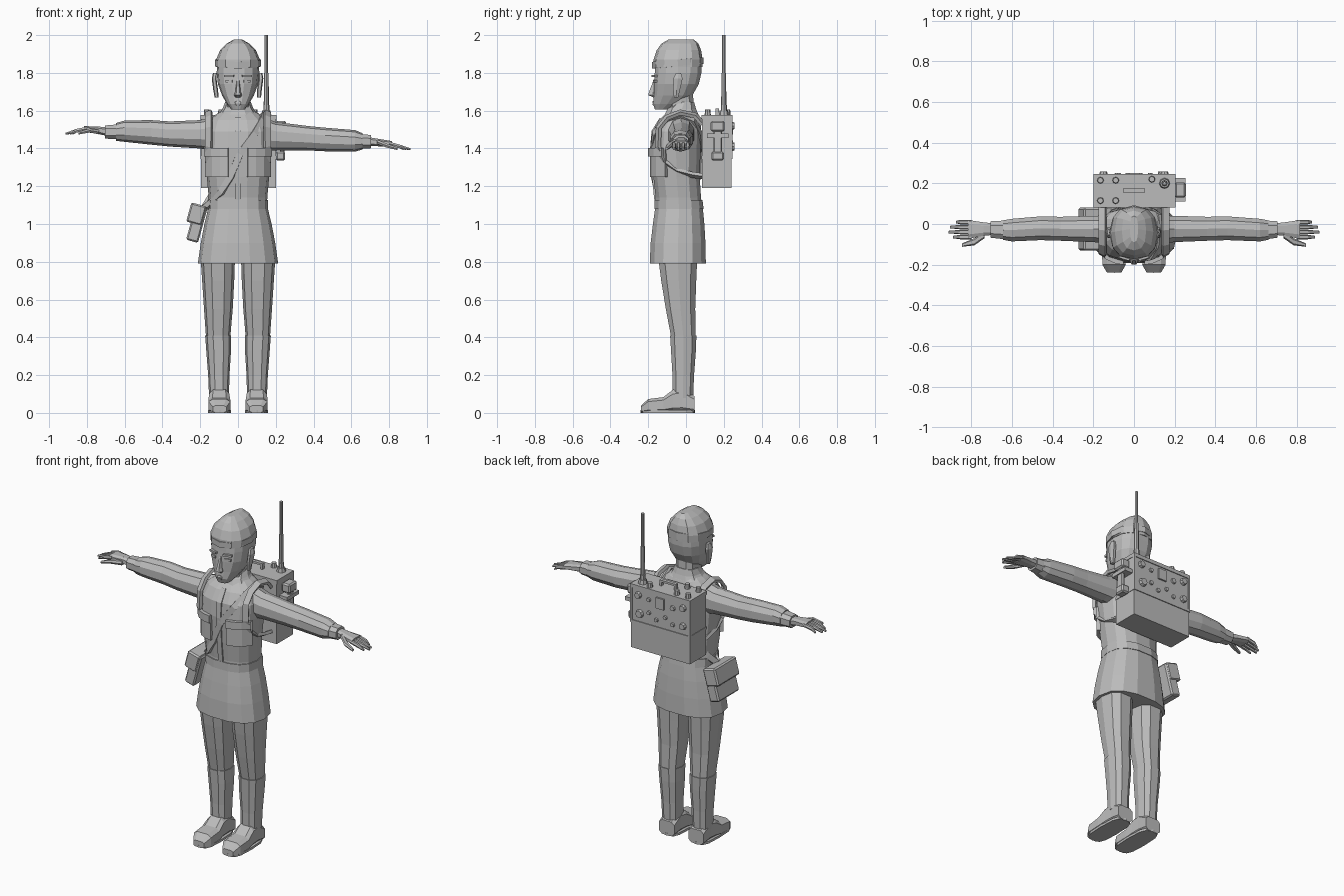
import bpy, bmesh, math
from mathutils import Vector, Matrix

grey = bpy.data.materials.new("grey")
grey.diffuse_color = (0.5, 0.5, 0.5, 1)


def finish(name, bm):
    bmesh.ops.recalc_face_normals(bm, faces=bm.faces)
    me = bpy.data.meshes.new(name)
    bm.to_mesh(me)
    bm.free()
    me.materials.append(grey)
    ob = bpy.data.objects.new(name, me)
    bpy.context.collection.objects.link(ob)
    return ob


def loft(name, axis, rings, n=12, e=0.8, turn=0.0):
    """Skin of rounded rings; each ring is (position, a0, a1, b0, b1)."""
    bm = bmesh.new()
    loops = []
    for s, a0, a1, b0, b1 in rings:
        loop = []
        for i in range(n):
            t = 2 * math.pi * (i + turn) / n
            c, d = math.cos(t), math.sin(t)
            a = (a0 + a1) / 2 + (a1 - a0) / 2 * math.copysign(abs(c) ** e, c)
            b = (b0 + b1) / 2 + (b1 - b0) / 2 * math.copysign(abs(d) ** e, d)
            loop.append(bm.verts.new([(s, a, b), (a, s, b), (a, b, s)][axis]))
        loops.append(loop)
    for p, q in zip(loops, loops[1:]):
        for i in range(n):
            j = (i + 1) % n
            bm.faces.new((p[i], p[j], q[j], q[i]))
    bm.faces.new(loops[0])
    bm.faces.new(loops[-1])
    return finish(name, bm)


def box(name, lo, hi, rot=None, bevel=0.0):
    bm = bmesh.new()
    lo, hi = Vector(lo), Vector(hi)
    bmesh.ops.create_cube(bm, size=1)
    bmesh.ops.scale(bm, vec=hi - lo, verts=bm.verts)
    if bevel:
        bmesh.ops.bevel(bm, geom=bm.edges[:], offset=bevel, segments=1, affect='EDGES')
    if rot:
        bmesh.ops.rotate(bm, matrix=rot, verts=bm.verts)
    bmesh.ops.translate(bm, vec=(lo + hi) / 2, verts=bm.verts)
    return finish(name, bm)


def rod(name, p, q, r0, r1=None, n=8):
    p, q = Vector(p), Vector(q)
    bm = bmesh.new()
    bmesh.ops.create_cone(bm, cap_ends=True, segments=n, radius1=r0,
                          radius2=r0 if r1 is None else r1, depth=(q - p).length)
    m = Matrix.Translation((p + q) / 2) @ (q - p).to_track_quat('Z', 'Y').to_matrix().to_4x4()
    bmesh.ops.transform(bm, matrix=m, verts=bm.verts)
    return finish(name, bm)


def ribbon(name, pts, width, thick, centre, closed=False):
    """Flat band through the points, facing away from centre(point)."""
    bm = bmesh.new()
    pts = [Vector(p) for p in pts]
    k = len(pts)
    loops = []
    for i, p in enumerate(pts):
        a = pts[(i - 1) % k] if closed else pts[max(i - 1, 0)]
        b = pts[(i + 1) % k] if closed else pts[min(i + 1, k - 1)]
        t = (b - a).normalized()
        nrm = p - Vector(centre(p))
        nrm = (nrm - t * nrm.dot(t)).normalized()
        side = t.cross(nrm) * width / 2
        loops.append([bm.verts.new(v) for v in (p - side - nrm * .01, p + side - nrm * .01,
                                                p + side + nrm * thick, p - side + nrm * thick)])
    for i in range(k if closed else k - 1):
        p, q = loops[i], loops[(i + 1) % k]
        for j in range(4):
            bm.faces.new((p[j], p[(j + 1) % 4], q[(j + 1) % 4], q[j]))
    if not closed:
        bm.faces.new(loops[0])
        bm.faces.new(loops[-1])
    return finish(name, bm)


def sym(z, r, y0, y1):
    return (z, -r, r, y0, y1)


def surf(rings, x, z, side=-1, e=0.8):
    """y of a lofted skin at x, z (side -1 front, 1 back)."""
    rs = sorted(rings)
    z = min(max(z, rs[0][0]), rs[-1][0])
    for a, b in zip(rs, rs[1:]):
        if z <= b[0]:
            f = (z - a[0]) / (b[0] - a[0])
            _, _, r, y0, y1 = [u + (v - u) * f for u, v in zip(a, b)]
            break
    k = max(0, 1 - min(1, abs(x) / r) ** (2 / e)) ** (e / 2)
    return (y0 + y1) / 2 + side * (y1 - y0) / 2 * k


# jacket, belt and skirt
torso = [sym(1.08, .154, -.165, .09), sym(1.14, .155, -.163, .082), sym(1.25, .165, -.175, .075),
         sym(1.40, .18, -.185, .08), sym(1.49, .178, -.178, .082), sym(1.55, .155, -.145, .08),
         sym(1.585, .11, -.11, .065), sym(1.61, .07, -.085, .045)]
skirt = [sym(.79, .213, -.195, .108), sym(.90, .197, -.19, .106), sym(1.0, .178, -.178, .1),
         sym(1.09, .156, -.165, .091)]
loft("jacket", 2, torso, 14)
loft("skirt", 2, skirt, 14)
loft("belt", 2, [sym(1.08, .160, -.170, .096), sym(1.128, .160, -.169, .09)], 14)
loft("collar", 2, [sym(1.565, .115, -.125, .075), sym(1.61, .082, -.10, .056), sym(1.645, .068, -.06, .045)], 10)
loft("neck", 2, [sym(1.55, .066, -.09, .045), sym(1.70, .066, -.10, .04)], 10)
for s in (-1, 1):
    for part, z, h, t in (("pocket", 1.325, .15, .012), ("pocket_flap", 1.38, .045, .02)):
        pts = [(s * x, surf(torso, x, z), z) for x in (.05, .09, .13, .165)]
        ribbon(part, pts, h, t, lambda p: (0, -.05, p.z))
ribbon("front_placket", [(0, surf(torso, 0, z), z) for z in (1.13, 1.25, 1.4, 1.49, 1.56)],
       .03, .005, lambda p: (0, 0, p.z))

# head, cap and face
head = [sym(1.605, .035, -.165, -.09), sym(1.635, .058, -.176, -.02), sym(1.68, .084, -.172, .035),
        sym(1.74, .106, -.172, .07), sym(1.80, .113, -.168, .084), sym(1.86, .11, -.165, .084)]
loft("head", 2, head, 14)
loft("cap", 2, [sym(1.83, .116, -.174, .088), sym(1.87, .116, -.172, .088), sym(1.92, .095, -.155, .08),
                sym(1.955, .06, -.13, .066), sym(1.978, .02, -.09, .04)], 12)
ribbon("cap_fold", [(.119 * math.cos(t), -.043 + .133 * math.sin(t), 1.853 + .012 * math.sin(t))
                    for t in [i * math.pi / 6 for i in range(12)]],
       .035, .003, lambda p: (0, -.043, p.z), True)
loft("nose", 2, [sym(1.67, .016, -.175, -.15), sym(1.683, .021, -.203, -.15),
                 sym(1.70, .014, -.198, -.15), sym(1.765, .008, -.172, -.15)], 6)
loft("upper_lip", 2, [sym(1.642, .026, -.182, -.15), sym(1.652, .012, -.178, -.15)], 6)
loft("lower_lip", 2, [sym(1.628, .014, -.177, -.15), sym(1.638, .024, -.180, -.15)], 6)
for s in (-1, 1):
    y = surf(head, .045, 1.755)
    box("eye", (s * .045 - .018, y - .004, 1.748), (s * .045 + .018, y + .02, 1.762),
        Matrix.Rotation(s * .3, 3, 'Z'))
    box("brow", (s * .045 - .026, y - .009, 1.777), (s * .045 + .026, y + .02, 1.789),
        Matrix.Rotation(s * .3, 3, 'Z'))
    loft("ear", 2, [(1.67, s * .112 - .012, s * .112 + .01, -.065, -.04),
                    (1.71, s * .116 - .015, s * .116 + .01, -.07, -.03),
                    (1.77, s * .124 - .015, s * .124 + .01, -.07, -.015),
                    (1.80, s * .120 - .012, s * .120 + .008, -.055, -.025)], 6)

# legs and boots
for s in (-1, 1):
    def leg(z, a, b, y0, y1):
        return (z, min(s * a, s * b), max(s * a, s * b), y0, y1)
    loft("trouser_leg", 2, [leg(.85, .015, .20, -.155, .065), leg(.70, .02, .19, -.135, .058),
                            leg(.55, .028, .18, -.11, .052), leg(.41, .04, .17, -.083, .054)], 10)
    loft("gaiter", 2, [leg(.41, .037, .174, -.087, .058), leg(.33, .037, .168, -.082, .055),
                       leg(.20, .045, .158, -.074, .045), leg(.08, .048, .153, -.072, .04)], 10)
    loft("boot", 1, [(.045, *leg(0, .045, .152, 0, .09)[1:]), (-.02, *leg(0, .045, .152, 0, .135)[1:]),
                     (-.07, *leg(0, .043, .155, 0, .125)[1:]), (-.12, *leg(0, .038, .16, 0, .085)[1:]),
                     (-.20, *leg(0, .038, .158, 0, .075)[1:]), (-.238, *leg(0, .06, .135, 0, .04)[1:])],
         8, .55, .5)
    loft("boot_sole", 2, [leg(0, .038, .158, -.24, .048), leg(.014, .038, .158, -.24, .048)], 12, .6)

# sleeves and hands; the arm on the +x side droops more
arms = {-1: [(.12, 1.385, 1.57), (.20, 1.40, 1.55), (.36, 1.41, 1.543), (.46, 1.42, 1.55),
             (.60, 1.435, 1.548), (.645, 1.44, 1.535)],
        1: [(.12, 1.385, 1.57), (.20, 1.39, 1.54), (.36, 1.39, 1.52), (.46, 1.385, 1.51),
            (.62, 1.383, 1.497), (.66, 1.395, 1.48)]}
hands = {-1: (1.488, 1.507, 1.495, 1.478), 1: (1.437, 1.428, 1.412, 1.396)}
for s in (-1, 1):
    depth = [(-.10, .045), (-.092, .043), (-.085, .038), (-.082, .04), (-.088, .028), (-.08, .02)]
    loft("sleeve", 0, [(s * x, y0, y1, z0, z1) for (x, z0, z1), (y0, y1) in zip(arms[s], depth)], 10, .9, .5)
    z0, z1, z2, z3 = hands[s]
    xc = arms[s][-1][0]
    loft("cuff", 0, [(s * (xc - .01), -.078, .02, z0 - .042, z0 + .042),
                     (s * .705, -.07, .016, z0 - .038, z0 + .036)], 8, .8, .5)
    loft("palm", 0, [(s * .69, -.055, .005, z0 - .024, z0 + .024), (s * .74, -.06, .01, (z0 + z1) / 2 - .022,
                     (z0 + z1) / 2 + .02), (s * .815, -.075, .022, z1 - .02, z1 + .012)], 8, .7, .5)
    for i in range(4):
        y = -.064 + i * .0245
        reach = (.89, .912, .905, .875)[i]
        w = .011
        loft("finger", 0, [(s * .80, y - w, y + w, z1 - .014, z1 + .009),
                           (s * .855, y - w, y + w, z2 - .012, z2 + .01),
                           (s * reach, y - .006, y + .006, z3 - .006, z3 + .006)], 6)
    loft("thumb", 0, [(s * .735, -.07, -.035, z0 - .015, z0 + .012), (s * .785, -.105, -.07, z1 - .024, z1),
                      (s * .845, -.112, -.095, z2 - .022, z2 - .006)], 6)

# satchel on the hip with its sling
tilt = Matrix.Rotation(.27, 3, 'Y')
box("satchel", (-.25, -.125, .905), (-.185, .075, 1.10), tilt, .008)
box("satchel_flap", (-.262, -.13, 1.0), (-.178, .08, 1.105), tilt, .008)


def mid(p):
    return (0, -.05, min(p.z, 1.42))


allrings = skirt[:-1] + torso
front = [(.13, 1.55), (.09, 1.48), (.01, 1.37), (-.04, 1.25), (-.09, 1.17), (-.15, 1.11)]
back = [(-.15, 1.14), (-.08, 1.25), (0, 1.37), (.08, 1.48), (.13, 1.55)]
path = [(x, surf(allrings, x, z), z) for x, z in front] + [(-.19, -.05, 1.075)]
path += [(x, surf(allrings, x, z, 1), z) for x, z in back] + [(.14, -.03, 1.58)]
ribbon("satchel_sling", path, .035, .006, mid, True)

# shoulder straps of the radio pack
for s in (-1, 1):
    ribbon("pack_strap", [(s * .155, y, z) for y, z in
           ((.09, 1.53), (.05, 1.575), (-.03, 1.592), (-.10, 1.565), (-.145, 1.51), (-.15, 1.41),
            (-.12, 1.33), (-.05, 1.28), (.03, 1.26), (.10, 1.25))],
           .034, .008, lambda p: (p.x * .5, -.02, 1.42))

# radio pack with lid rim and control panel
box("radio_case", (-.195, .085, 1.19), (.20, .24, 1.57))
box("radio_lid", (-.198, .082, 1.555), (.203, .245, 1.577))
box("panel_rim", (-.198, .082, 1.345), (.203, .245, 1.36))
for x in (-.198, .191):
    box("panel_side", (x, .23, 1.35), (x + .012, .245, 1.57))
for i, (x, z, r) in enumerate([(-.15, 1.52, .022), (-.15, 1.41, .022), (.15, 1.52, .022), (.14, 1.41, .026),
                               (-.08, 1.40, .014), (-.03, 1.43, .014), (.03, 1.40, .014), (.08, 1.43, .014),
                               (-.08, 1.50, .018), (.08, 1.51, .014)]):
    rod("panel_knob", (x, .235, z), (x, .257 if r > .02 else .25, z), r, r * .8)
box("panel_meter", (-.025, .235, 1.475), (.03, .25, 1.54))
for x, y in ((-.165, .215), (-.09, .215), (-.165, .115), (-.09, .115), (.088, .22)):
    rod("top_knob", (x, y, 1.57), (x, y, 1.605), .017, .014)
box("carry_handle", (-.055, .155, 1.60), (.055, .175, 1.612))
for x in (-.055, .043):
    box("handle_post", (x, .155, 1.57), (x + .012, .175, 1.605))

# antenna
rod("antenna_base", (.15, .20, 1.57), (.15, .20, 1.60), .028, .022)
rod("antenna_spring", (.15, .20, 1.60), (.15, .20, 1.63), .016)
rod("antenna_lower", (.15, .20, 1.62), (.15, .20, 1.80), .014, .012)
rod("antenna_upper", (.15, .20, 1.80), (.15, .20, 2.0), .009)

# handset clipped to the case side
box("handset_grip", (.222, .145, 1.36), (.245, .19, 1.53), None, .006)
box("handset_earpiece", (.20, .13, 1.49), (.255, .205, 1.545), None, .008)
box("handset_mouthpiece", (.20, .135, 1.335), (.25, .20, 1.385), None, .008)
box("handset_clip", (.198, .11, 1.455), (.252, .225, 1.478))
